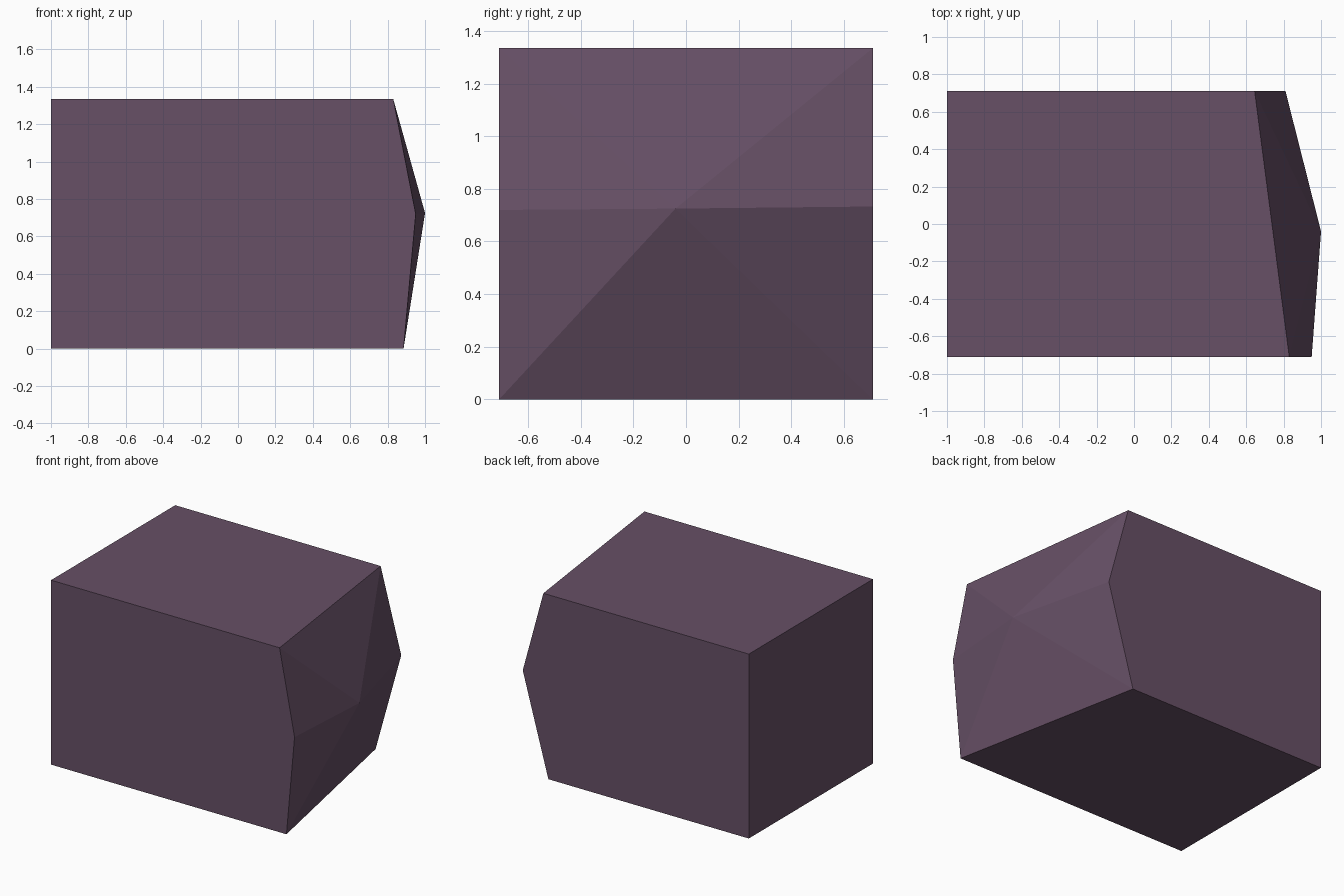
import bpy
import bmesh

cube = bpy.data.objects.get("Cube")
if cube:
    bpy.data.objects.remove(cube, do_unlink=True)

# Dusty plum material
plum = bpy.data.materials.new("dusty plum")
plum.use_nodes = True
colour = (0.135, 0.08, 0.133, 1.0)
plum.diffuse_color = colour
plum.node_tree.nodes["Principled BSDF"].inputs["Base Color"].default_value = colour

DEPTH = 0.71
# Broken-edge profiles as (x, z), from bottom to top
FRONT_EDGE = [(0.885, 0), (0.95, 0.72), (0.83, 1.335)]
BACK_EDGE = [(0.605, 0), (0.81, 0.733), (0.645, 1.335)]
PEAK = (1.0, -0.04, 0.725)


def side_profile(bm, edge, y):
    """Vertices of one long side: straight end first, then the broken edge."""
    points = [(-1, edge[-1][1]), (-1, 0)] + edge
    return [bm.verts.new((x, y, z)) for x, z in points]


# Block body: two side profiles joined by flat strips
bm = bmesh.new()
front = side_profile(bm, FRONT_EDGE, -DEPTH)
back = side_profile(bm, BACK_EDGE, DEPTH)
bm.faces.new(front)
bm.faces.new(back[::-1])
for i in (0, 1, 4):
    j = (i + 1) % 5
    bm.faces.new((front[i], back[i], back[j], front[j]))

# Broken end: a fan of facets around the raised peak
peak = bm.verts.new(PEAK)
rim = front[2:] + back[:1:-1]
for a, b in zip(rim, rim[1:] + rim[:1]):
    bm.faces.new((a, b, peak))
bmesh.ops.recalc_face_normals(bm, faces=bm.faces)

mesh = bpy.data.meshes.new("broken_block")
bm.to_mesh(mesh)
bm.free()
mesh.materials.append(plum)
block = bpy.data.objects.new("broken_block", mesh)
bpy.context.collection.objects.link(block)
